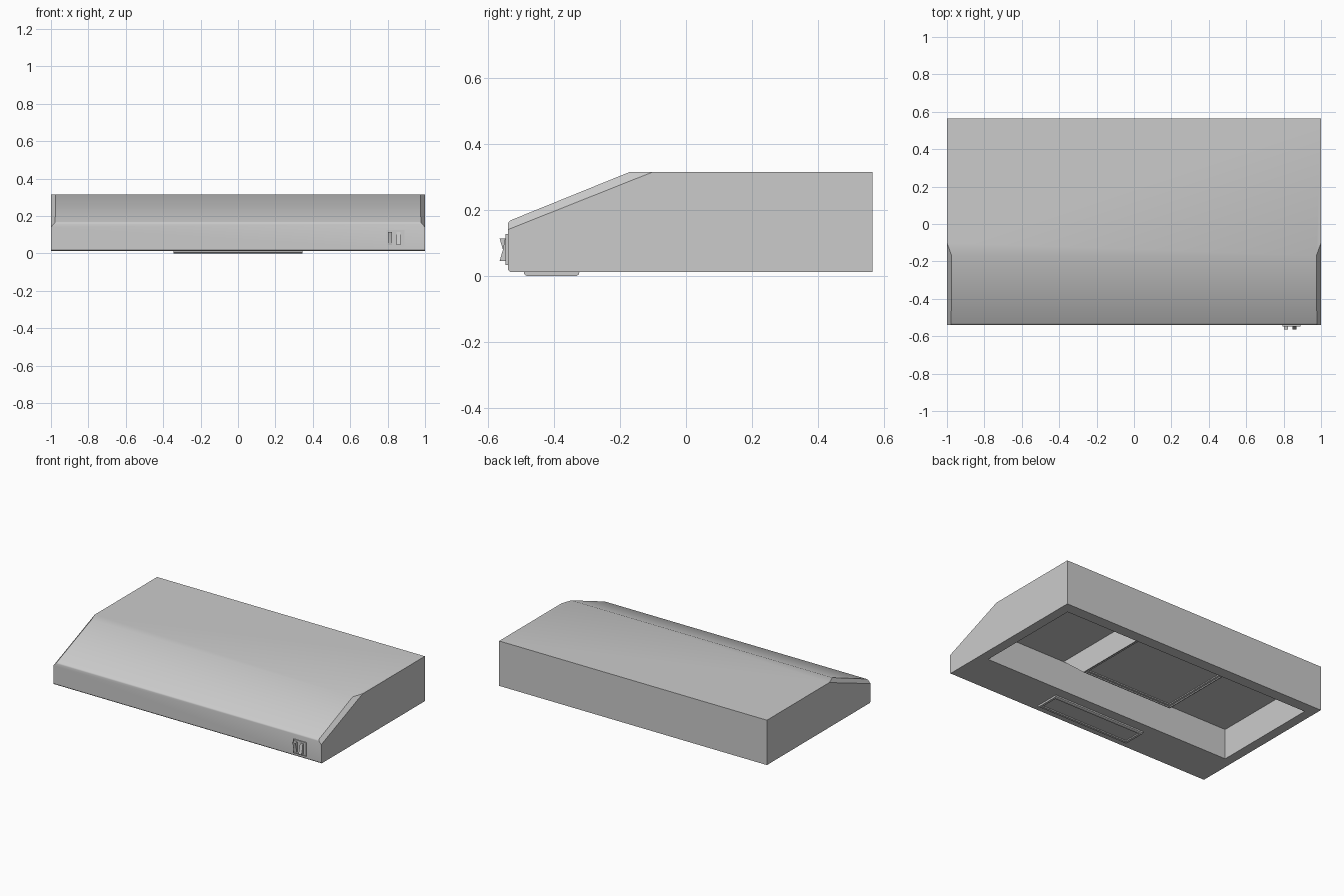
import bpy, bmesh
from mathutils import Vector

old = bpy.data.objects.get("Cube")
if old:
    bpy.data.objects.remove(old, do_unlink=True)


def material(name, value):
    m = bpy.data.materials.new(name)
    m.use_nodes = True
    m.diffuse_color = (value, value, value, 1)
    m.node_tree.nodes["Principled BSDF"].inputs["Base Color"].default_value = (value, value, value, 1)
    return m


steel = material("brushed steel grey", 0.6)


def extrude_profile(profile, x0, x1):
    """Solid from a (y, z) outline swept along x."""
    bm = bmesh.new()
    face = bm.faces.new([bm.verts.new((x0, y, z)) for y, z in profile])
    res = bmesh.ops.extrude_face_region(bm, geom=[face])
    moved = [v for v in res["geom"] if isinstance(v, bmesh.types.BMVert)]
    bmesh.ops.translate(bm, verts=moved, vec=(x1 - x0, 0, 0))
    bmesh.ops.recalc_face_normals(bm, faces=bm.faces)
    return bm


def facing(bm, direction):
    """The largest face pointing along a direction."""
    bm.normal_update()
    d = Vector(direction)
    return max((f for f in bm.faces if f.normal.dot(d) > 0.99), key=lambda f: f.calc_area())


def panel_step(bm, face, width, depth):
    bmesh.ops.inset_individual(bm, faces=[face], thickness=width, depth=depth)


def finish(bm, name):
    bmesh.ops.recalc_face_normals(bm, faces=bm.faces)
    mesh = bpy.data.meshes.new(name)
    bm.to_mesh(mesh)
    bm.free()
    ob = bpy.data.objects.new(name, mesh)
    bpy.context.collection.objects.link(ob)
    mesh.materials.append(steel)
    bpy.ops.object.select_all(action="DESELECT")
    ob.select_set(True)
    bpy.context.view_layer.objects.active = ob
    bpy.ops.object.shade_smooth_by_angle(angle=0.5)
    return ob


# Hood shell: sloped front with softened lips
BASE, TOP, FRONT, BACK = 0.012, 0.315, -0.54, 0.565
shell = extrude_profile([(FRONT + 0.006, BASE), (FRONT, BASE + 0.006), (FRONT, 0.158),
                         (FRONT + 0.003, 0.164), (FRONT + 0.01, 0.169),
                         (-0.17, TOP), (BACK, TOP), (BACK, BASE)], -1, 1)

# Shaved corners beside the slope
for side in (1, -1):
    a = Vector((side, -0.1, TOP))
    b = Vector((0.975 * side, -0.17, TOP))
    c = Vector((side, FRONT, 0.14))
    normal = (b - a).cross(c - a) * side
    cut = bmesh.ops.bisect_plane(shell, geom=shell.verts[:] + shell.edges[:] + shell.faces[:],
                                 plane_co=a, plane_no=normal, clear_outer=True)
    rim = [e for e in cut["geom_cut"] if isinstance(e, bmesh.types.BMEdge)]
    bmesh.ops.contextual_create(shell, geom=rim)

# Open cavity underneath
OPEN_X, OPEN_FRONT, OPEN_BACK, CEILING = 0.935, -0.257, 0.49, 0.216
under = facing(shell, (0, 0, -1))
panel_step(shell, under, 0.07, 0)
for v in under.verts:
    v.co.x = OPEN_X if v.co.x > 0 else -OPEN_X
    v.co.y = OPEN_BACK if v.co.y > 0 else OPEN_FRONT
lid = bmesh.ops.extrude_discrete_faces(shell, faces=[under])["faces"][0]
for v in lid.verts:
    v.co.z = CEILING
finish(shell, "hood_shell")

# Filter housing hanging from the cavity ceiling
housing = extrude_profile([(OPEN_FRONT, CEILING), (-0.07, 0.06),
                           (OPEN_BACK, 0.06), (OPEN_BACK, CEILING)], -0.34, 0.34)
grille = facing(housing, (0, 0, -1))
panel_step(housing, grille, 0.008, 0)
panel_step(housing, grille, 0.004, -0.006)
panel_step(housing, grille, 0.02, 0)
panel_step(housing, grille, 0.003, -0.006)
finish(housing, "filter_housing")

# Lamp cover below the front lip
lamp = extrude_profile([(-0.492, BASE), (-0.49, 0.004), (-0.484, 0),
                        (-0.331, 0), (-0.325, 0.004), (-0.323, BASE)], -0.345, 0.345)
lens = facing(lamp, (0, 0, -1))
panel_step(lamp, lens, 0.022, 0)
panel_step(lamp, lens, 0.004, -0.006)
finish(lamp, "lamp_cover")

# Switch plate with a recessed field
plate = extrude_profile([(FRONT, 0.032), (-0.547, 0.032), (-0.547, 0.126), (FRONT, 0.126)], 0.795, 0.89)
field = facing(plate, (0, -1, 0))
panel_step(plate, field, 0.006, 0)
panel_step(plate, field, 0.001, -0.004)
finish(plate, "switch_plate")

# Two rockers tipped opposite ways
for name, x, high, low in (("left_rocker", 0.812, 0.113, 0.045), ("right_rocker", 0.858, 0.045, 0.113)):
    rocker = extrude_profile([(-0.541, high), (-0.565, high), (-0.555, 0.079),
                              (-0.549, low), (-0.541, low)], x - 0.011, x + 0.011)
    finish(rocker, name)
